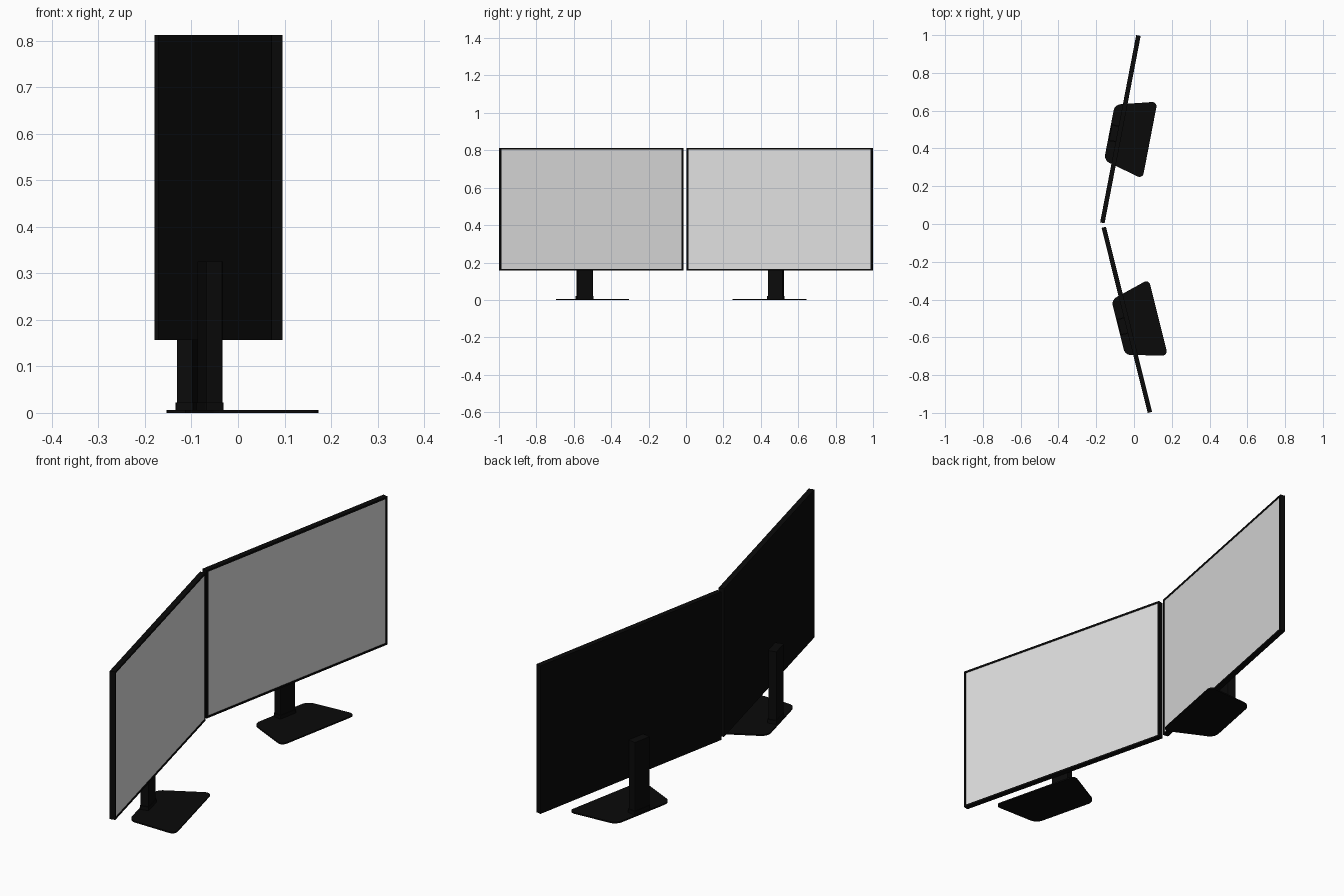
import bpy, bmesh, math
from mathutils import Matrix, Vector

if "Cube" in bpy.data.objects:
    bpy.data.objects.remove(bpy.data.objects["Cube"])


def material(name, rgb):
    m = bpy.data.materials.new(name)
    m.diffuse_color = (*rgb, 1)
    m.use_nodes = True
    m.node_tree.nodes["Principled BSDF"].inputs["Base Color"].default_value = m.diffuse_color
    return m


BLACK = material("matte black", (0.003, 0.003, 0.003))
GREY = material("screen grey", (0.74, 0.74, 0.74))


def finish(bm, name, place, mats=(BLACK,)):
    bmesh.ops.recalc_face_normals(bm, faces=bm.faces)
    me = bpy.data.meshes.new(name)
    bm.to_mesh(me)
    bm.free()
    ob = bpy.data.objects.new(name, me)
    bpy.context.collection.objects.link(ob)
    for m in mats:
        me.materials.append(m)
    ob.matrix_world = place
    return ob


def prism(points, z0, z1, radius=0.0, segments=6):
    """Extrude a flat outline upward, rounding its upright edges."""
    bm = bmesh.new()
    f = bm.faces.new([bm.verts.new((x, y, z0)) for x, y in points])
    ext = bmesh.ops.extrude_face_region(bm, geom=[f])
    for v in ext["geom"]:
        if isinstance(v, bmesh.types.BMVert):
            v.co.z = z1
    if radius:
        upright = [e for e in bm.edges
                   if abs(e.verts[0].co.z - e.verts[1].co.z) > 1e-5]
        bmesh.ops.bevel(bm, geom=upright, offset=radius, segments=segments,
                        profile=0.5, affect='EDGES')
    bmesh.ops.recalc_face_normals(bm, faces=bm.faces)
    return bm


def rect(x0, x1, y0, y1):
    return [(x0, y0), (x1, y0), (x1, y1), (x0, y1)]


# Local frame of one monitor: screen faces +x, width runs along y
W, T = 1.01, 0.024
STAND_Y = -0.028


def monitor(side, x, y, angle):
    place = Matrix.Translation((x, y, 0)) @ Matrix.Rotation(math.radians(angle), 4, 'Z')

    # panel with a thin bezel around a slightly sunk screen
    bm = prism(rect(-T / 2, T / 2, -W / 2, W / 2), 0.157, 0.812)
    front = max(bm.faces, key=lambda f: f.normal.x)
    bmesh.ops.inset_region(bm, faces=[front], thickness=0.012)
    bmesh.ops.inset_region(bm, faces=[front], thickness=0.0005, depth=-0.002)
    front.material_index = 1
    finish(bm, side + "_panel", place, (BLACK, GREY))

    # upright post behind the panel
    c = STAND_Y
    finish(prism(rect(-0.048, -T / 2, c - 0.041, c + 0.041), 0.005, 0.325, 0.003, 2),
           side + "_post", place)

    # collar where the post meets the foot
    finish(prism(rect(-0.050, -0.010, c - 0.045, c + 0.045), 0.006, 0.022, 0.004, 2),
           side + "_collar", place)

    # flat foot, wider toward the viewer, with rounded corners
    foot = [(-0.054, c - 0.15), (0.165, c - 0.208), (0.165, c + 0.208), (-0.054, c + 0.15)]
    finish(prism(foot, 0, 0.006, 0.03), side + "_foot", place)


monitor("left", -0.038, -0.5075, 14)
monitor("right", -0.072, 0.502, -10.9)
